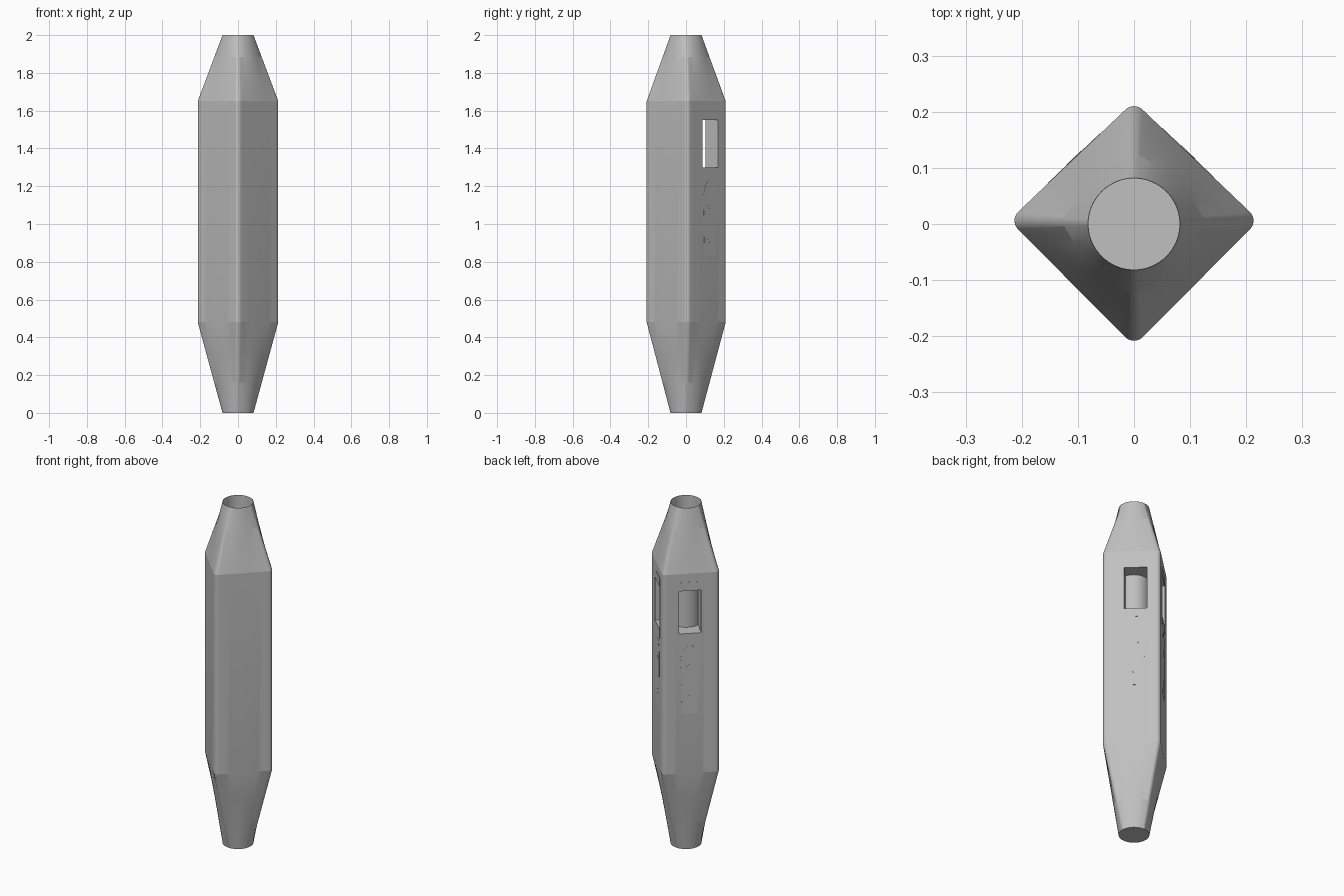
import bpy, bmesh, math
from mathutils import Vector

cube = bpy.data.objects.get("Cube")
if cube:
    bpy.data.objects.remove(cube, do_unlink=True)

grey = bpy.data.materials.new("plain grey")
grey.use_nodes = True
COLOUR = (0.53, 0.53, 0.53, 1)
grey.diffuse_color = COLOUR
grey.node_tree.nodes["Principled BSDF"].inputs["Base Color"].default_value = COLOUR

# Centres of the four rounded corners of the diamond section
CORNER_R = 0.022
CORNERS = [Vector(c) for c in ((0.191, 0.006), (0, 0.188), (-0.191, 0.006), (0, -0.186))]
RIM_R, BORE_R = 0.082, 0.081


def finish(name, bm):
    bmesh.ops.recalc_face_normals(bm, faces=bm.faces)
    mesh = bpy.data.meshes.new(name)
    bm.to_mesh(mesh)
    bm.free()
    mesh.materials.append(grey)
    obj = bpy.data.objects.new(name, mesh)
    bpy.context.collection.objects.link(obj)
    return obj


def loft(name, rings, caps=True):
    bm = bmesh.new()
    loops = [[bm.verts.new(p) for p in ring] for ring in rings]
    n = len(loops[0])
    for low, high in zip(loops, loops[1:]):
        for i in range(n):
            j = (i + 1) % n
            bm.faces.new((low[i], low[j], high[j], high[i]))
    if caps:
        bm.faces.new(loops[0][::-1])
        bm.faces.new(loops[-1])
    return finish(name, bm)


def circle(radius, z, n=96):
    turn = [2 * math.pi * i / n for i in range(n)]
    return [(radius * math.cos(a), radius * math.sin(a), z) for a in turn]


def edge_normal(k):
    d = CORNERS[(k + 1) % 4] - CORNERS[k]
    return Vector((d.y, -d.x)).normalized()


def diamond(arc=10, straight=14):
    pts = []
    for k, c in enumerate(CORNERS):
        before, after = edge_normal(k - 1), edge_normal(k)
        start = math.atan2(before.y, before.x)
        sweep = math.acos(before.dot(after))
        for i in range(arc + 1):
            a = start + sweep * i / arc
            pts.append(c + CORNER_R * Vector((math.cos(a), math.sin(a))))
        end = CORNERS[(k + 1) % 4] + CORNER_R * after
        first = pts[-1].copy()
        pts += [first.lerp(end, i / straight) for i in range(1, straight)]
    return pts


def face_prism(name, outline, inner, outer, side):
    """Prism on a rear face: outline is (toward the back corner, z), depth from the face."""
    n = edge_normal(0)
    t = Vector((-n.y, n.x))
    base = n * (n.dot(CORNERS[0]) + CORNER_R)

    def place(u, z, depth):
        p = base + t * u + n * depth
        return (p.x * side, p.y, z)
    return loft(name, [[place(u, z, d) for u, z in outline] for d in (inner, outer)])


def rectangle(u, half, low, high):
    return [(u - half, low), (u + half, low), (u + half, high), (u - half, high)]


def cut(obj, cutter):
    mod = obj.modifiers.new("cut", "BOOLEAN")
    mod.operation, mod.solver, mod.object = "DIFFERENCE", "EXACT", cutter
    bpy.ops.object.select_all(action="DESELECT")
    bpy.context.view_layer.objects.active = obj
    obj.select_set(True)
    bpy.ops.object.modifier_apply(modifier=mod.name)


def smooth(obj, degrees):
    bpy.ops.object.select_all(action="DESELECT")
    bpy.context.view_layer.objects.active = obj
    obj.select_set(True)
    bpy.ops.object.shade_smooth_by_angle(angle=math.radians(degrees))


# Body: straight diamond barrel, tapering to a round rim at each end
section = diamond()
rim = [p.normalized() * RIM_R for p in section]
rings = []
for z, blend in ((0, 0), (0.16, 1 / 3), (0.32, 2 / 3), (0.48, 1),
                 (1.65, 1), (1.767, 2 / 3), (1.883, 1 / 3), (2, 0)):
    rings.append([(*r.lerp(s, blend), z) for r, s in zip(rim, section)])
body = loft("body", rings)

# Bore, open at the top and closed at the bottom
bore = loft("bore_cutter", [circle(BORE_R, 0.01), circle(BORE_R, 2.1)])
cut(body, bore)
cutters = [bore]

# Window, bezel, control pad and buttons on both rear faces
for label, side, u in (("left", 1, 0.018), ("right", -1, 0.003)):
    window = face_prism(label + "_window_cutter", rectangle(u, 0.06, 1.3, 1.55), -0.15, 0.05, side)
    cutters.append(window)
    cut(body, window)
    bezel = face_prism(label + "_bezel", rectangle(u, 0.064, 1.25, 1.6), -0.003, 0.0008, side)
    cut(bezel, window)

    arch = [(u + 0.05 * math.cos(a), 1.13 + 0.1 * math.sin(a))
            for a in (math.pi * i / 16 for i in range(17))]
    pad = [(u - 0.042, 0.83), (u + 0.042, 0.83)] + arch
    face_prism(label + "_control_pad", pad, -0.003, 0.0008, side)
    for place, z in (("upper", 1.1), ("lower", 0.92)):
        ring = [(u + x, z + y) for x, y, _ in circle(0.018, 0, 24)]
        button = face_prism(f"{label}_{place}_button", ring, -0.003, 0.0016, side)
        smooth(button, 30)

smooth(body, 10)

# Inner tube seen through the windows
tube = loft("inner_tube", [circle(BORE_R + 0.0003, 0.02), circle(BORE_R + 0.0003, 1.9)], caps=False)
smooth(tube, 30)

for cutter in cutters:
    bpy.data.objects.remove(cutter, do_unlink=True)
